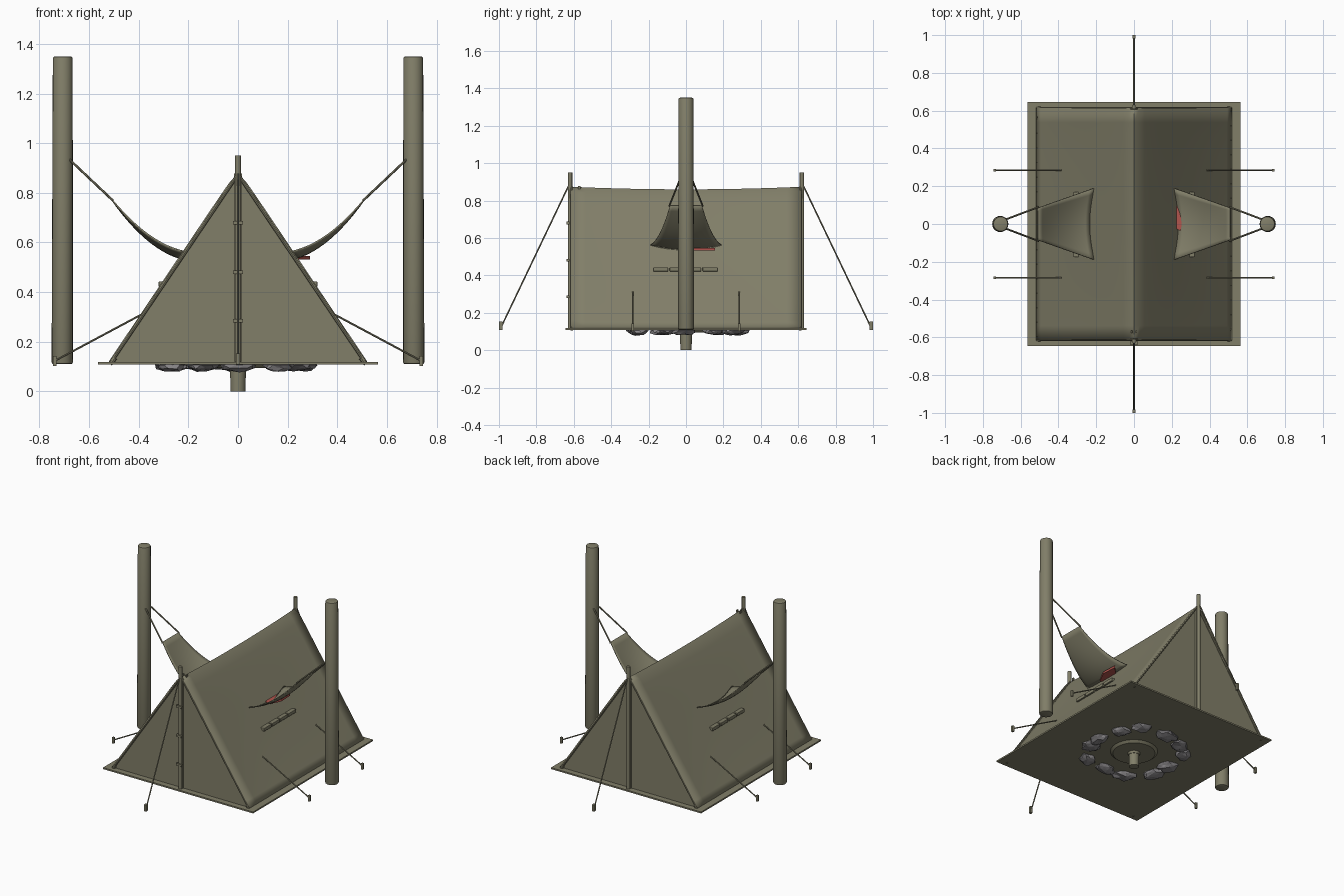
import bpy, bmesh, math, random
from mathutils import Vector

if "Cube" in bpy.data.objects:
    bpy.data.objects.remove(bpy.data.objects["Cube"], do_unlink=True)
random.seed(4)


def material(name, rgb):
    m = bpy.data.materials.new(name)
    m.use_nodes = True
    m.diffuse_color = (*rgb, 1)
    m.node_tree.nodes["Principled BSDF"].inputs["Base Color"].default_value = (*rgb, 1)
    return m


OLIVE = material("olive canvas", (0.22, 0.21, 0.14))
GREY = material("stone grey", (0.25, 0.24, 0.25))
RED = material("red", (0.45, 0.09, 0.075))


def finish(name, bm, mat=OLIVE, smooth=False):
    bmesh.ops.recalc_face_normals(bm, faces=bm.faces)
    me = bpy.data.meshes.new(name)
    bm.to_mesh(me)
    bm.free()
    ob = bpy.data.objects.new(name, me)
    bpy.context.collection.objects.link(ob)
    me.materials.append(mat)
    if smooth:
        bpy.ops.object.select_all(action="DESELECT")
        ob.select_set(True)
        bpy.context.view_layer.objects.active = ob
        bpy.ops.object.shade_smooth_by_angle(angle=math.radians(40))
    return ob


def box(name, centre, size, mat=OLIVE, bevel=0):
    bm = bmesh.new()
    bmesh.ops.create_cube(bm, size=1)
    for v in bm.verts:
        v.co = Vector(c + s * k for c, s, k in zip(centre, size, v.co))
    ob = finish(name, bm, mat)
    if bevel:
        mod = ob.modifiers.new("bevel", "BEVEL")
        mod.width, mod.segments = bevel, 2
    return ob


def rod(name, a, b, r1, r2=None, sides=8, rim=0):
    """Round bar from a to b, with optionally softened rims."""
    a, b = Vector(a), Vector(b)
    bm = bmesh.new()
    bmesh.ops.create_cone(bm, cap_ends=True, segments=sides, radius1=r1,
                          radius2=r1 if r2 is None else r2, depth=(b - a).length)
    if rim:
        edges = [e for e in bm.edges if abs(e.verts[0].co.z - e.verts[1].co.z) < 1e-5]
        bmesh.ops.bevel(bm, geom=edges, offset=rim, segments=2, profile=0.5, affect="EDGES")
    turn = (b - a).to_track_quat("Z", "Y")
    for v in bm.verts:
        v.co = turn @ v.co + (a + b) / 2
    return finish(name, bm, smooth=True)


def sheet(name, nu, nv, point, thickness):
    """Grid of cloth whose points come from point(u, v), u and v in 0..1."""
    bm = bmesh.new()
    rows = [[bm.verts.new(point(i / nu, j / nv)) for j in range(nv + 1)] for i in range(nu + 1)]
    for i in range(nu):
        for j in range(nv):
            bm.faces.new((rows[i][j], rows[i + 1][j], rows[i + 1][j + 1], rows[i][j + 1]))
    ob = finish(name, bm, smooth=True)
    mod = ob.modifiers.new("thickness", "SOLIDIFY")
    mod.thickness, mod.offset = thickness, 0
    return ob


# Ground sheet
box("ground_sheet", (0, 0, 0.114), (1.13, 1.29, 0.01))

# Roof canvas: rounded ridge, sagging slightly between the poles
def roof_point(u, v):
    y = (v * 2 - 1) * 0.615
    k = u * 2 - 1
    sag = 0.014 * (1 - (2 * v - 1) ** 2)
    h = math.sqrt(k * k + 0.0006) - 0.0003
    bow = 0.012 * math.sin(math.pi * abs(k)) * (1 - (2 * v - 1) ** 4)
    return Vector((k * (0.515 - bow), y, 0.118 + (0.768 - sag) * max(0, 1 - h)))


sheet("roof_canvas", 40, 16, roof_point, 0.012)

# End walls, slightly inside the roof edge, with a seam band along each slope
for s, end in ((-1, "front"), (1, "back")):
    bm = bmesh.new()
    tri = [(-0.51, 0.118), (0.51, 0.118), (0, 0.87)]
    f = bm.faces.new([bm.verts.new((x, s * 0.605, z)) for x, z in tri])
    ext = bmesh.ops.extrude_face_region(bm, geom=[f])
    for v in ext["geom"]:
        if isinstance(v, bmesh.types.BMVert):
            v.co.y -= s * 0.01
    finish(end + "_wall", bm)
    for side in (-1, 1):
        rod(end + "_seam", (side * 0.51, s * 0.612, 0.12), (0, s * 0.612, 0.875), 0.007)
        rod(end + "_corner_stake", (side * 0.515, s * 0.612, 0.11),
            (side * 0.495, s * 0.612, 0.135), 0.009)

    # Ridge pole, door flap and end guy line
    rod(end + "_pole", (0, s * 0.62, 0.115), (0, s * 0.62, 0.95), 0.012, sides=12)
    box(end + "_door_flap", (0, s * 0.61, 0.49), (0.03, 0.012, 0.74))
    rod(end + "_guy_line", (0, s * 0.62, 0.895), (0, s * 0.99, 0.12), 0.004)
    box(end + "_peg", (0, s * 0.991, 0.13), (0.016, 0.018, 0.045))

# Door toggles on the front
for z in (0.285, 0.48, 0.68):
    box("door_toggle", (0, -0.63, z), (0.042, 0.016, 0.014))
for x in (-0.012, 0.012):
    box("ridge_stud", (x, -0.57, 0.87), (0.008, 0.014, 0.016))

# Both long sides
for s, side in ((-1, "right"), (1, "left")):
    # Tall log
    rod(side + "_log", (s * 0.708, 0, 0.11), (s * 0.706, 0, 1.35), 0.043, 0.04, 20, 0.008)

    # Hanging awning, narrow and high at the log, wide and low at the roof
    def awning_point(u, v, s=s):
        w = v * 2 - 1
        belly = (1 - w * w) * (1 - u)
        return Vector((s * (0.21 + 0.3 * u + 0.025 * belly), w * (0.19 - 0.105 * u),
                       0.562 + 0.06 * u + 0.153 * u * u - 0.025 * belly))

    sheet(side + "_awning", 12, 12, awning_point, 0.006)
    for t in (-1, 1):
        rod(side + "_awning_rope", (s * 0.505, t * 0.09, 0.77),
            (s * 0.685, t * 0.022, 0.94), 0.005)

        # Side guy line and peg
        y = t * 0.285
        rod(side + "_guy_line", (s * 0.385, y, 0.312), (s * 0.735, y, 0.125), 0.004)
        box(side + "_peg", (s * 0.738, y, 0.122), (0.014, 0.014, 0.04))

    # Row of loops on the roof slope
    for i in range(4):
        box(side + "_loop", (s * 0.305, -0.135 + i * 0.088, 0.432), (0.03, 0.08, 0.022), bevel=0.003)

# Red tag tucked under the left awning
bm = bmesh.new()
outline = [(0.215, -0.02), (0.245, -0.035), (0.29, 0.05), (0.285, 0.155), (0.22, 0.09)]
f = bm.faces.new([bm.verts.new((x, y, 0.532)) for x, y in outline])
ext = bmesh.ops.extrude_face_region(bm, geom=[f])
for v in ext["geom"]:
    if isinstance(v, bmesh.types.BMVert):
        v.co.z += 0.014
finish("red_tag", bm, RED)

# Foot under the floor: shallow dish, collar and stub
rod("foot_dish", (0, 0, 0.095), (0, 0, 0.112), 0.13, 0.15, 32)
rod("foot_collar", (0, 0, 0.08), (0, 0, 0.1), 0.034, 0.04, 24)
rod("foot_stub", (0, 0, 0), (0, 0, 0.09), 0.03, 0.032, 24)

# Ring of ragged flat stones under the floor
for i in range(12):
    a = math.tau * i / 12 + random.uniform(-0.1, 0.1)
    r = random.uniform(0.27, 0.31)
    bm = bmesh.new()
    bmesh.ops.create_icosphere(bm, subdivisions=2, radius=1)
    wide, deep = random.uniform(0.06, 0.08), random.uniform(0.045, 0.06)
    for v in bm.verts:
        p = v.co * random.uniform(0.75, 1.15)
        tx, ty = p.x * deep, p.y * wide
        v.co = Vector(((r + tx) * math.cos(a) - ty * math.sin(a),
                       (r + tx) * math.sin(a) + ty * math.cos(a),
                       min(0.112, 0.106 + p.z * 0.027)))
    finish("stone", bm, GREY)
